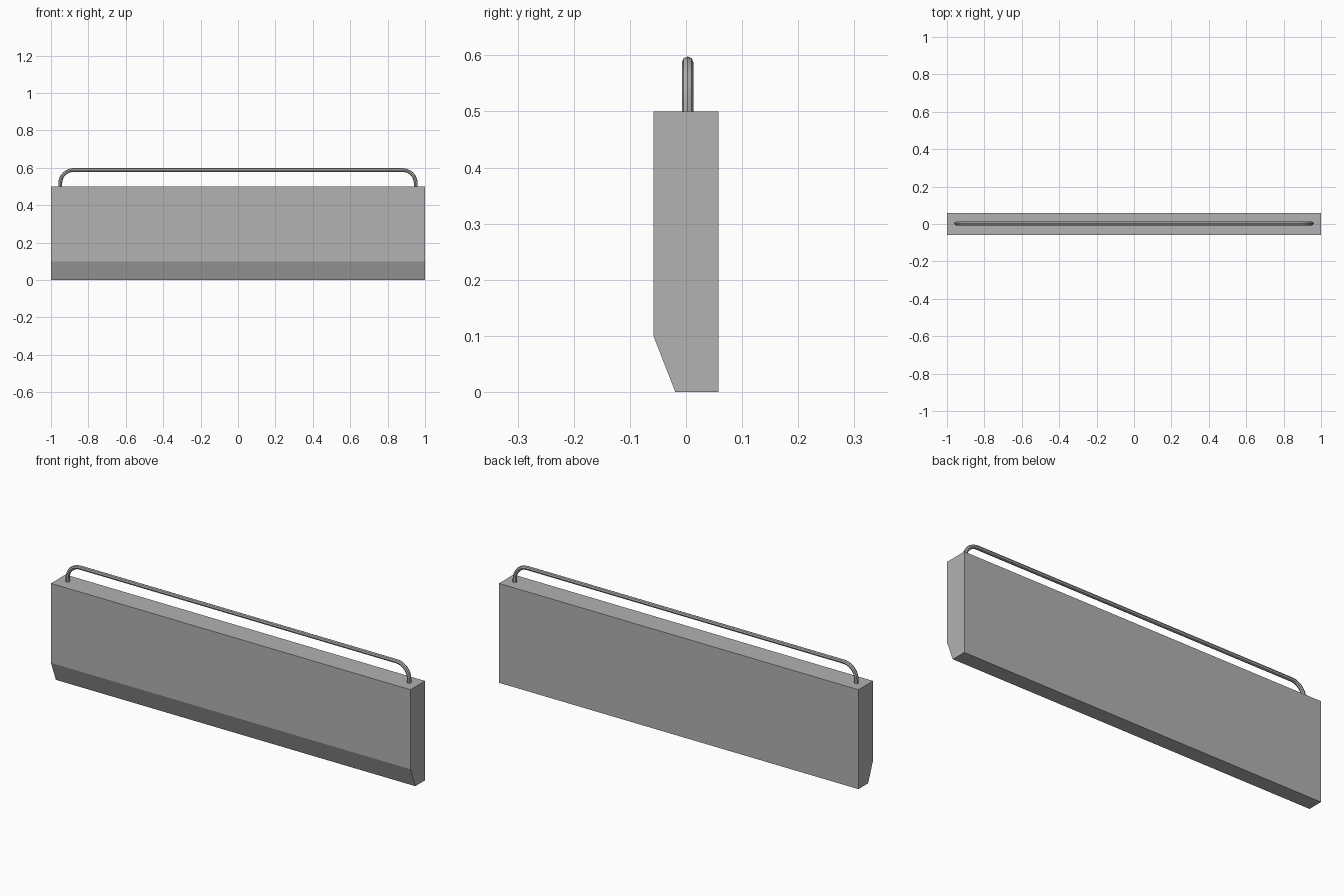
import bpy, bmesh
from math import sin, cos, pi

if "Cube" in bpy.data.objects:
    bpy.data.objects.remove(bpy.data.objects["Cube"])

# Dark grey shared by both parts
grey = bpy.data.materials.new("dark_grey")
grey.diffuse_color = (0.445, 0.445, 0.445, 1)
grey.use_nodes = True
grey.node_tree.nodes["Principled BSDF"].inputs["Base Color"].default_value = grey.diffuse_color

# Body: side profile (y, z) with a chamfered lower front edge, extruded along x
profile = [(-0.058, 0.1), (-0.019, 0.0), (0.058, 0.0), (0.058, 0.5), (-0.058, 0.5)]
bm = bmesh.new()
face = bm.faces.new([bm.verts.new((-1, y, z)) for y, z in profile])
ext = bmesh.ops.extrude_face_region(bm, geom=[face])
bmesh.ops.translate(bm, vec=(2, 0, 0),
                    verts=[v for v in ext["geom"] if isinstance(v, bmesh.types.BMVert)])
bmesh.ops.recalc_face_normals(bm, faces=bm.faces)
mesh = bpy.data.meshes.new("body")
bm.to_mesh(mesh)
bm.free()
mesh.materials.append(grey)
bpy.context.collection.objects.link(bpy.data.objects.new("body", mesh))

# Handrail: round tube along a path with two rounded corners
half, top, bend, steps = 0.95, 0.588, 0.07, 8
left = [(-half, 0.5)]
for i in range(steps + 1):
    a = pi / 2 * i / steps
    left.append((-half + bend - bend * cos(a), top - bend + bend * sin(a)))
path = left + [(-x, z) for x, z in reversed(left)]

curve = bpy.data.curves.new("handrail", "CURVE")
curve.dimensions = "3D"
curve.bevel_depth = 0.01
curve.bevel_resolution = 2
curve.use_fill_caps = True
curve.materials.append(grey)
spline = curve.splines.new("POLY")
spline.points.add(len(path) - 1)
for p, (x, z) in zip(spline.points, path):
    p.co = (x, 0.003, z, 1)
rail = bpy.data.objects.new("handrail", curve)
bpy.context.collection.objects.link(rail)
bpy.context.view_layer.objects.active = rail
rail.select_set(True)
bpy.ops.object.convert(target="MESH")
bpy.ops.object.shade_smooth_by_angle()
